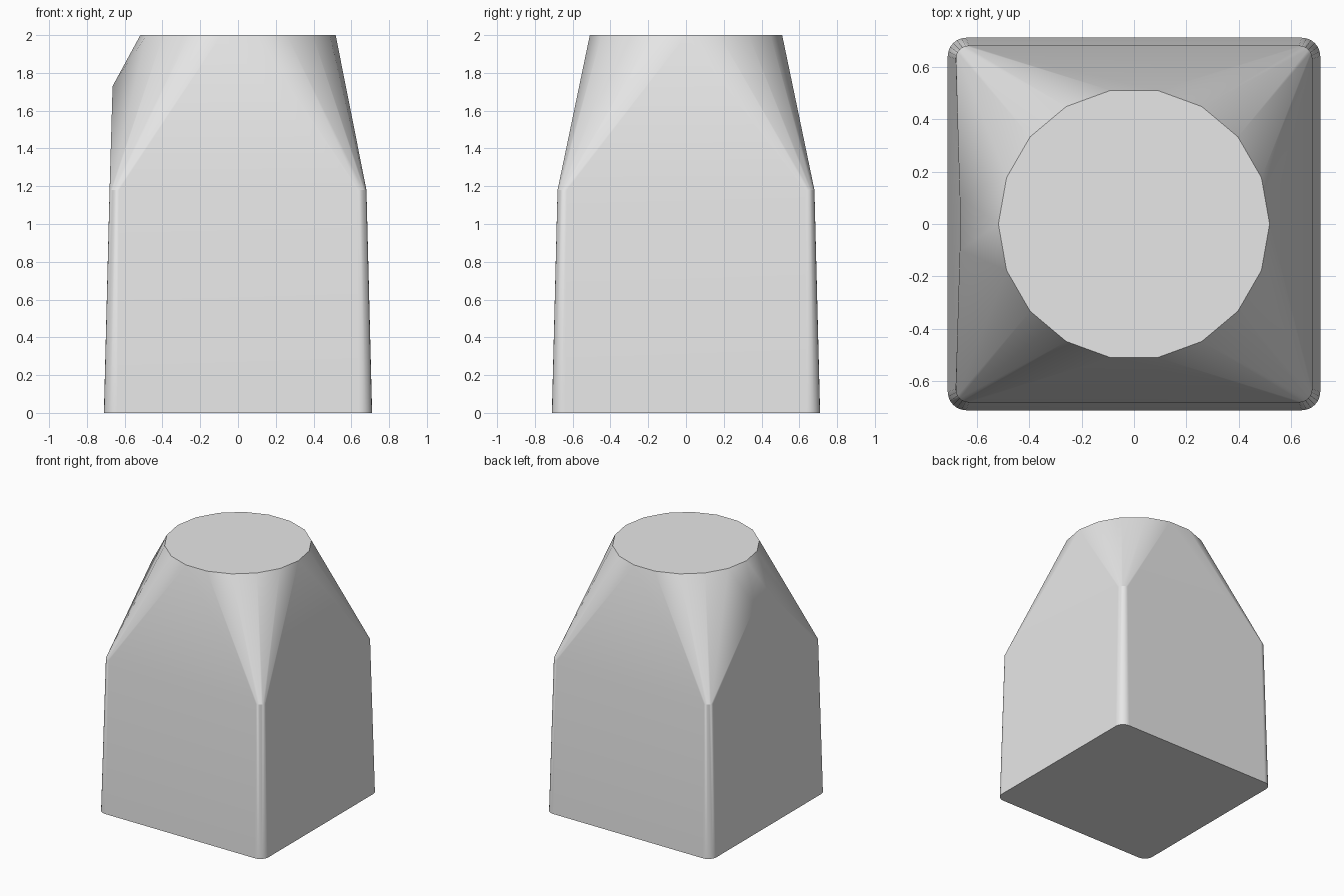
import bpy
import bmesh
from math import cos, sin, pi, radians

cube = bpy.data.objects.get("Cube")
if cube:
    bpy.data.objects.remove(cube, do_unlink=True)


def rounded_square(half, radius, z, steps=6):
    """Points of a square outline with rounded corners."""
    points = []
    for sx, sy in ((1, 1), (-1, 1), (-1, -1), (1, -1)):
        for i in range(steps + 1):
            a = i / steps * pi / 2
            points.append((sx * (half - radius + radius * cos(a)),
                           sy * (half - radius + radius * sin(a)), z))
    return points


def circle(radius, z, sides):
    return [(radius * cos(2 * pi * i / sides), radius * sin(2 * pi * i / sides), z)
            for i in range(sides)]


# Square base and shoulder, round top, and a raised lip on one side
outline = rounded_square(0.71, 0.07, 0)
outline += rounded_square(0.68, 0.05, 1.18)
outline += circle(0.517, 2, 18)
outline += [(-0.664, y, 1.73) for y in (-0.1, 0.1)]

# Stretch one closed skin around the outlines
bm = bmesh.new()
for point in outline:
    bm.verts.new(point)
bmesh.ops.convex_hull(bm, input=bm.verts[:])
loose = [v for v in bm.verts if not v.link_faces]
bmesh.ops.delete(bm, geom=loose, context='VERTS')
bmesh.ops.dissolve_limit(bm, angle_limit=radians(0.3), verts=bm.verts[:], edges=bm.edges[:])
bmesh.ops.recalc_face_normals(bm, faces=bm.faces[:])

mesh = bpy.data.meshes.new("tapered_block")
bm.to_mesh(mesh)
bm.free()
block = bpy.data.objects.new("tapered_block", mesh)
bpy.context.collection.objects.link(block)

# Plain grey surface
grey = bpy.data.materials.new("light_grey")
grey.use_nodes = True
colour = (0.8, 0.8, 0.8, 1)
grey.diffuse_color = colour
grey.node_tree.nodes["Principled BSDF"].inputs["Base Color"].default_value = colour
mesh.materials.append(grey)

# Soft corners and shoulder, crisp top and bottom rims
bpy.ops.object.select_all(action='DESELECT')
block.select_set(True)
bpy.context.view_layer.objects.active = block
bpy.ops.object.shade_smooth_by_angle(angle=radians(22))
weighted = block.modifiers.new("even_shading", 'WEIGHTED_NORMAL')
weighted.keep_sharp = True
